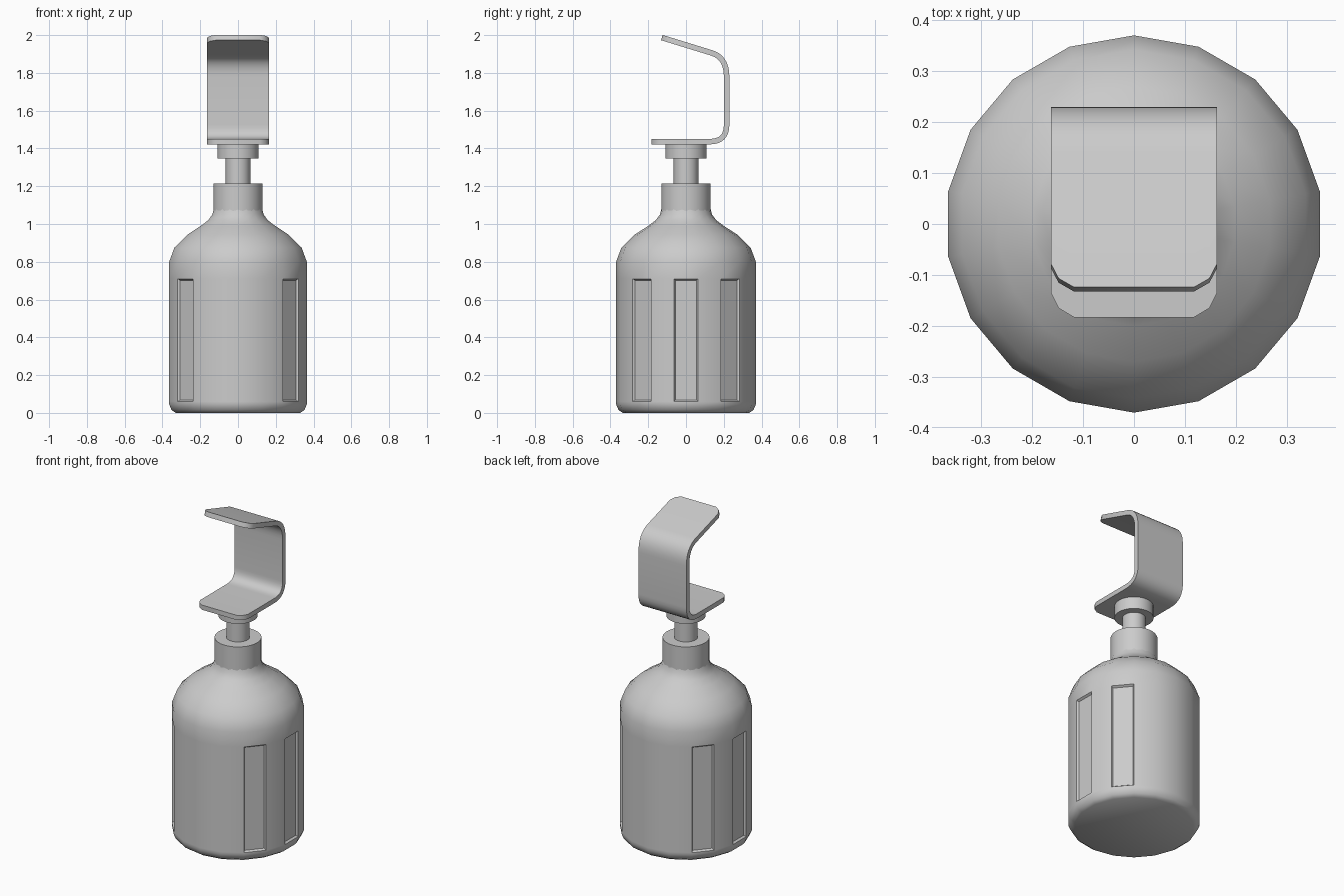
import bpy, bmesh, math
from mathutils import Vector

if "Cube" in bpy.data.objects:
    bpy.data.objects.remove(bpy.data.objects["Cube"])

grey = bpy.data.materials.new("plain grey")
grey.use_nodes = True
COLOUR = (0.6, 0.6, 0.6, 1)
grey.diffuse_color = COLOUR
grey.node_tree.nodes["Principled BSDF"].inputs["Base Color"].default_value = COLOUR


def finish(bm, name, angle=35):
    bmesh.ops.recalc_face_normals(bm, faces=bm.faces)
    mesh = bpy.data.meshes.new(name)
    bm.to_mesh(mesh)
    bm.free()
    obj = bpy.data.objects.new(name, mesh)
    bpy.context.collection.objects.link(obj)
    mesh.materials.append(grey)
    bpy.ops.object.select_all(action="DESELECT")
    obj.select_set(True)
    bpy.context.view_layer.objects.active = obj
    bpy.ops.object.shade_smooth_by_angle(angle=math.radians(angle))
    return obj


def lathe(profile, sides):
    """Closed solid of revolution from (radius, height) pairs."""
    bm = bmesh.new()
    rings = []
    for r, z in profile:
        angles = [math.pi / 2 + 2 * math.pi * i / sides for i in range(sides)]
        rings.append([bm.verts.new((r * math.cos(a), r * math.sin(a), z)) for a in angles])
    for low, high in zip(rings, rings[1:]):
        for i in range(sides):
            j = (i + 1) % sides
            bm.faces.new((low[i], low[j], high[j], high[i]))
    bm.faces.new(rings[0][::-1])
    bm.faces.new(rings[-1])
    bm.normal_update()
    return bm


# Bottle with a rounded shoulder and three shallow grips on each side
body = lathe([(0.335, 0), (0.357, 0.015), (0.37, 0.045), (0.37, 0.06), (0.37, 0.71),
              (0.37, 0.8), (0.342, 0.875), (0.27, 0.945), (0.2, 0.99),
              (0.16, 1.02), (0.138, 1.05), (0.13, 1.08)], 18)
grips = []
for f in body.faces:
    c = f.calc_center_median()
    turn = abs(math.degrees(math.atan2(c.y, abs(c.x))))
    if 0.3 < c.z < 0.5 and (turn < 5 or 35 < turn < 45):
        grips.append(f)
bmesh.ops.inset_individual(body, faces=grips, thickness=0.012, depth=-0.012)
finish(body, "bottle", 50)

# Neck, pump stem and collar
for name, r, bottom, top in (("neck", 0.131, 1.06, 1.215),
                             ("pump_stem", 0.065, 1.2, 1.36),
                             ("pump_collar", 0.109, 1.347, 1.425)):
    finish(lathe([(r, bottom), (r, top)], 32), name)


# Bent bracket: a side path with rounded bends
def bend(a, corner, b, steps=8):
    a, corner, b = Vector(a), Vector(corner), Vector(b)
    return [a.lerp(corner, t).lerp(corner.lerp(b, t), t)
            for t in (i / steps for i in range(steps + 1))]


path = [Vector((-0.183, 1.436))]
path += bend((0.125, 1.436), (0.215, 1.436), (0.215, 1.525))
path += bend((0.215, 1.78), (0.215, 1.882), (0.135, 1.906))
path += [Vector((-0.128, 1.987))]
bm = bmesh.new()
columns = []
half = ((0.118, 0), (0.148, 0.018), (0.163, 0.048))
for x, cut in [(-x, c) for x, c in reversed(half)] + list(half):
    line = [p.copy() for p in path]
    line[0] += (path[1] - path[0]).normalized() * cut
    line[-1] += (path[-2] - path[-1]).normalized() * cut
    columns.append([bm.verts.new((x, p.x, p.y)) for p in line])
for left, right in zip(columns, columns[1:]):
    for i in range(len(path) - 1):
        bm.faces.new((left[i], right[i], right[i + 1], left[i + 1]))
bracket = finish(bm, "bracket")
solid = bracket.modifiers.new("thickness", "SOLIDIFY")
solid.thickness = 0.029
solid.offset = 0
solid.use_even_offset = True
bpy.ops.object.modifier_apply(modifier=solid.name)
bpy.ops.object.shade_smooth_by_angle(angle=math.radians(35))
